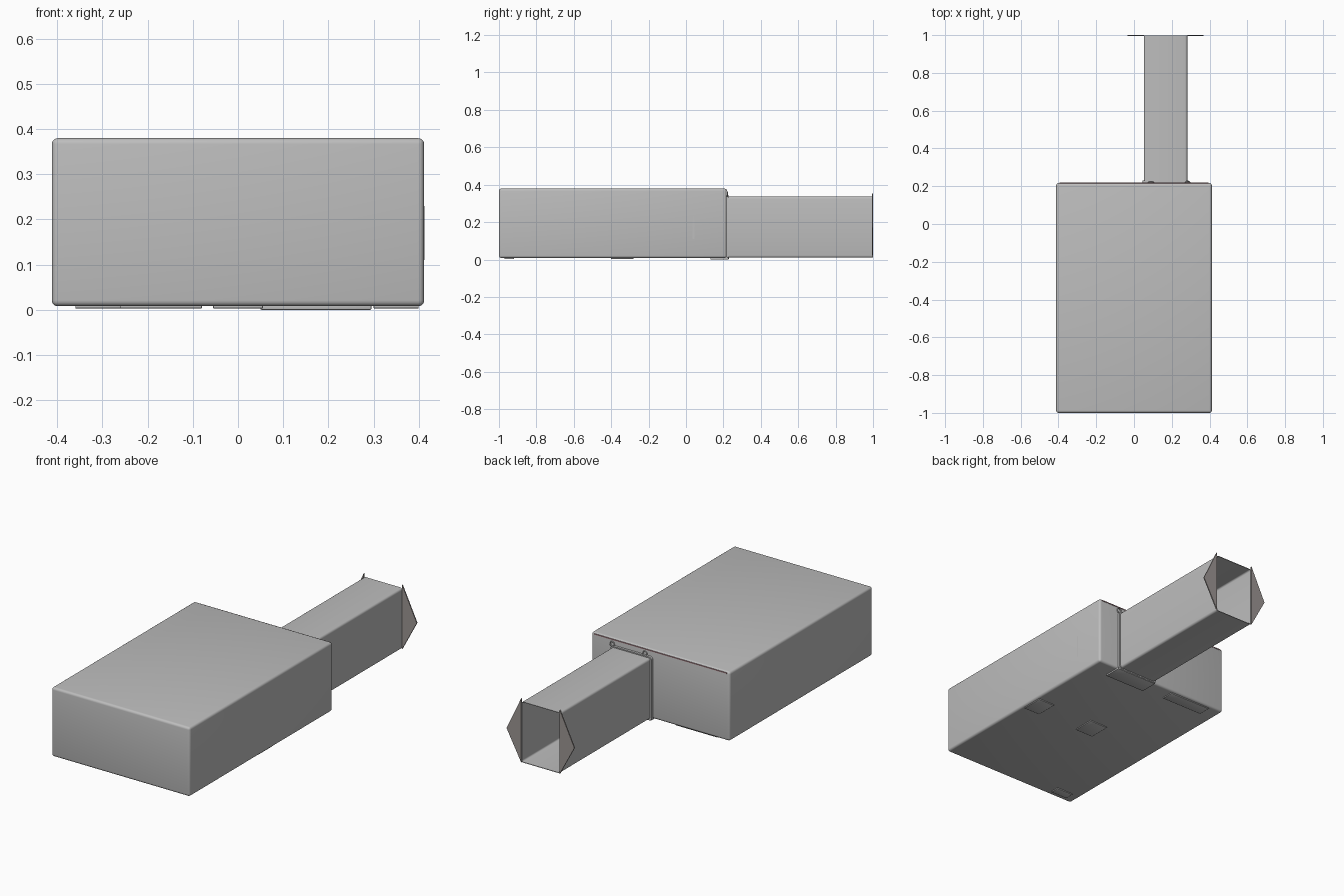
import bpy, bmesh, math
from mathutils import Vector

if "Cube" in bpy.data.objects:
    bpy.data.objects.remove(bpy.data.objects["Cube"])


def material(name, rgb):
    m = bpy.data.materials.new(name)
    m.diffuse_color = (*rgb, 1)
    m.use_nodes = True
    m.node_tree.nodes["Principled BSDF"].inputs["Base Color"].default_value = m.diffuse_color
    return m


GREY = material("light grey", (0.51, 0.51, 0.51))
BROWN = material("warm grey", (0.33, 0.30, 0.29))
RED = material("dull pink", (0.42, 0.25, 0.27))


def finish(name, bm, mat=GREY, smooth=True):
    bmesh.ops.recalc_face_normals(bm, faces=bm.faces)
    me = bpy.data.meshes.new(name)
    bm.to_mesh(me)
    bm.free()
    ob = bpy.data.objects.new(name, me)
    bpy.context.collection.objects.link(ob)
    me.materials.append(mat)
    if smooth:
        bpy.ops.object.select_all(action='DESELECT')
        ob.select_set(True)
        bpy.context.view_layer.objects.active = ob
        bpy.ops.object.shade_smooth_by_angle(angle=math.radians(35))
    return ob


def box(name, lo, hi, bevel=0.0, segments=4, mat=GREY):
    lo, hi = Vector(lo), Vector(hi)
    bm = bmesh.new()
    bmesh.ops.create_cube(bm, size=1)
    for v in bm.verts:
        v.co = (lo + hi) / 2 + v.co * (hi - lo)
    if bevel:
        bmesh.ops.bevel(bm, geom=bm.edges[:], offset=bevel, segments=segments,
                        profile=0.5, affect='EDGES')
    return finish(name, bm, mat)


def ring_points(x0, x1, z0, z1, r, n=4):
    # rounded rectangle in the xz plane
    pts = []
    corners = [(x1 - r, z1 - r), (x0 + r, z1 - r), (x0 + r, z0 + r), (x1 - r, z0 + r)]
    for k, (cx, cz) in enumerate(corners):
        for i in range(n + 1):
            a = math.pi / 2 * (k + i / n)
            pts.append((cx + r * math.cos(a), cz + r * math.sin(a)))
    return pts


def sleeve(name, x0, x1, z0, z1, y0, y1, wall, r):
    # hollow rounded tube, open at both ends
    bm = bmesh.new()
    loops = []
    for inset, y in ((0, y0), (0, y1), (wall, y1), (wall, y0)):
        pts = ring_points(x0 + inset, x1 - inset, z0 + inset, z1 - inset, r - inset)
        loops.append([bm.verts.new((x, y, z)) for x, z in pts])
    for a, b in zip(loops, loops[1:] + loops[:1]):
        for i in range(len(a)):
            j = (i + 1) % len(a)
            bm.faces.new((a[i], a[j], b[j], b[i]))
    return finish(name, bm)


# main body with softly rounded edges
box("main_body", (-0.412, -1.0, 0.008), (0.412, 0.217, 0.38), 0.013)

# thin piping along the top back edge
box("back_piping", (-0.395, 0.2135, 0.369), (0.395, 0.2185, 0.374), mat=RED)

# entry tunnel and the collar where it meets the body
sleeve("tunnel", 0.052, 0.282, 0.01, 0.337, 0.21, 0.997, 0.003, 0.012)
sleeve("tunnel_collar", 0.045, 0.289, 0.004, 0.343, 0.21, 0.23, 0.01, 0.014)

# triangular flaps beside the open end
for side, edge, tip in (("left", 0.052, -0.035), ("right", 0.282, 0.369)):
    bm = bmesh.new()
    front, back = [[bm.verts.new((x, y, z)) for x, z in
                    ((edge, 0.01), (tip, 0.172), (edge, 0.354))] for y in (0.994, 1.0)]
    bm.faces.new(front)
    bm.faces.new(back)
    for i in range(3):
        j = (i + 1) % 3
        bm.faces.new((front[i], front[j], back[j], back[i]))
    finish(side + "_flap", bm, BROWN, smooth=False)

# small hanging loops above the tunnel
for n, x in enumerate((0.09, 0.285)):
    bpy.ops.mesh.primitive_torus_add(major_radius=0.012, minor_radius=0.003,
                                     major_segments=20, minor_segments=8,
                                     location=(x, 0.221, 0.35),
                                     rotation=(math.pi / 2, 0, 0))
    ob = bpy.context.object
    ob.name = "hanging_loop_%d" % n
    ob.data.materials.append(GREY)
    bpy.ops.object.shade_smooth()

# thin pads under the body: centre x, centre y, width, depth
for n, (x, y, w, d) in enumerate([(0.35, -0.34, 0.1, 0.12), (0, -0.34, 0.11, 0.12),
                                  (-0.205, 0.17, 0.25, 0.07), (-0.31, -0.945, 0.1, 0.05)]):
    box("floor_pad_%d" % n, (x - w / 2, y - d / 2, 0.003), (x + w / 2, y + d / 2, 0.012),
        0.002, 2)
box("tunnel_sill", (0.05, 0.13, 0.0), (0.295, 0.228, 0.012), 0.002, 2)

# raised seam on the right wall
box("side_seam", (0.405, 0.035, 0.11), (0.4128, 0.045, 0.23))
